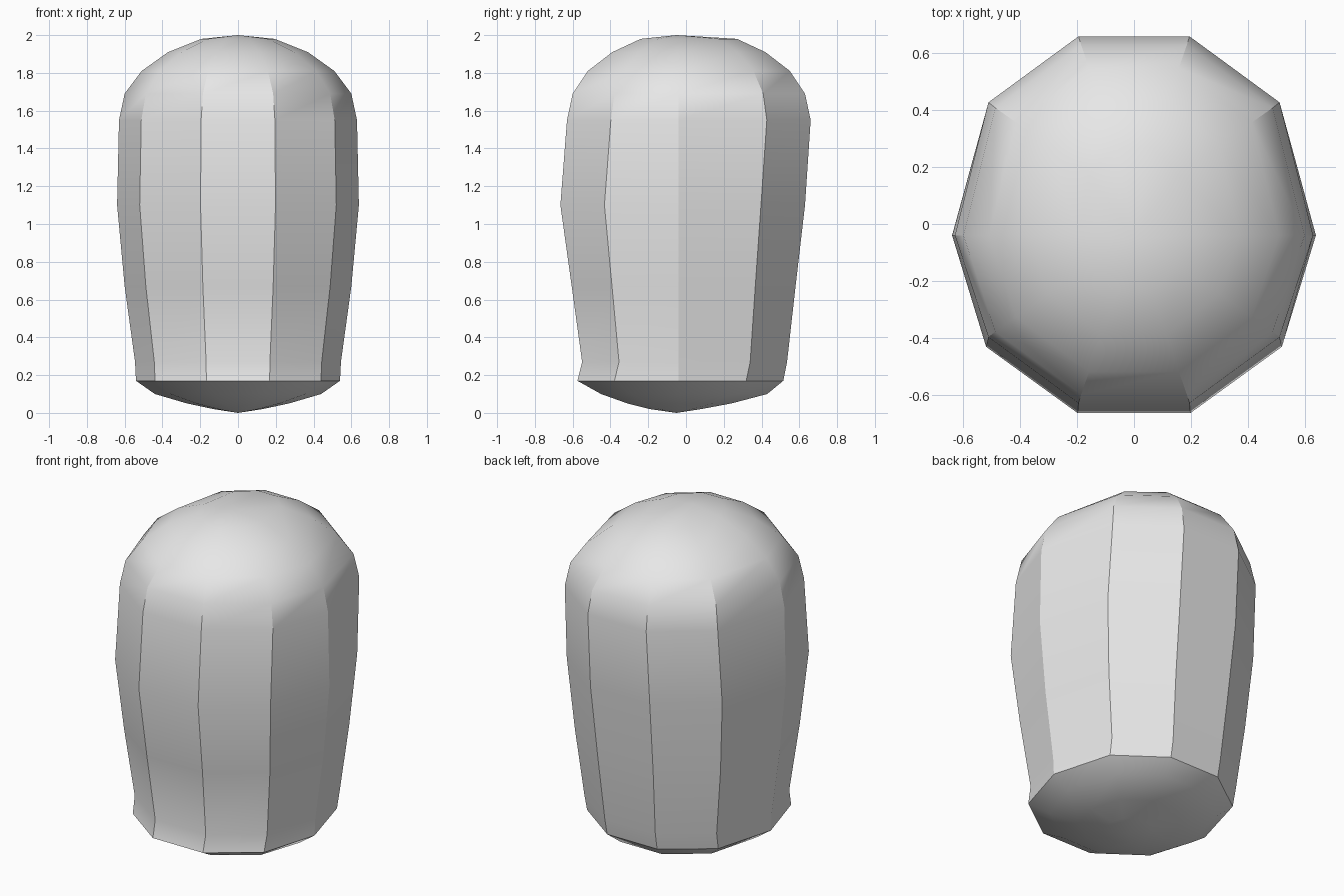
import bpy, bmesh, math

if "Cube" in bpy.data.objects:
    bpy.data.objects.remove(bpy.data.objects["Cube"])

# Rings from bottom to top: height, half width, front y, back y
RINGS = [
    (0.02, 0.13, -0.19, 0.08),
    (0.05, 0.27, -0.31, 0.24),
    (0.10, 0.44, -0.45, 0.43),
    (0.17, 0.54, -0.575, 0.515),
    (0.27, 0.545, -0.55, 0.535),
    (0.67, 0.60, -0.605, 0.58),
    (1.10, 0.64, -0.665, 0.63),
    (1.55, 0.63, -0.63, 0.66),
    (1.69, 0.60, -0.60, 0.63),
    (1.81, 0.51, -0.52, 0.55),
    (1.91, 0.37, -0.39, 0.42),
    (1.98, 0.195, -0.24, 0.27),
]


def ring_points(z, w, front, back):
    """Ten-sided outline with a flat front and back."""
    mid, half = (front + back) / 2, (back - front) / 2
    right = [(0.31 * w, front), (0.813 * w, mid - 0.64 * half),
             (w, -0.04), (0.813 * w, mid + 0.64 * half), (0.31 * w, back)]
    left = [(-x, y) for x, y in reversed(right)]
    return [(x, y, z) for x, y in right + left]


# Rounded body
bm = bmesh.new()
rings = [[bm.verts.new(p) for p in ring_points(*r)] for r in RINGS]
for low, high in zip(rings, rings[1:]):
    for i in range(10):
        j = (i + 1) % 10
        bm.faces.new((low[i], low[j], high[j], high[i]))

# Shallow points closing the bottom and top
for ring, z in ((rings[0], 0.0), (rings[-1], 2.0)):
    tip = bm.verts.new((0, -0.05, z))
    for i in range(10):
        bm.faces.new((ring[i], ring[(i + 1) % 10], tip))
bmesh.ops.recalc_face_normals(bm, faces=bm.faces)

mesh = bpy.data.meshes.new("body")
bm.to_mesh(mesh)
bm.free()
body = bpy.data.objects.new("body", mesh)
bpy.context.collection.objects.link(body)

# Plain grey
grey = bpy.data.materials.new("light grey")
grey.diffuse_color = (0.8, 0.8, 0.8, 1)
grey.use_nodes = True
grey.node_tree.nodes["Principled BSDF"].inputs["Base Color"].default_value = grey.diffuse_color
mesh.materials.append(grey)

# Smooth dome, sharp side corners and lower rim
bpy.context.view_layer.objects.active = body
body.select_set(True)
bpy.ops.object.shade_smooth_by_angle(angle=math.radians(30))
